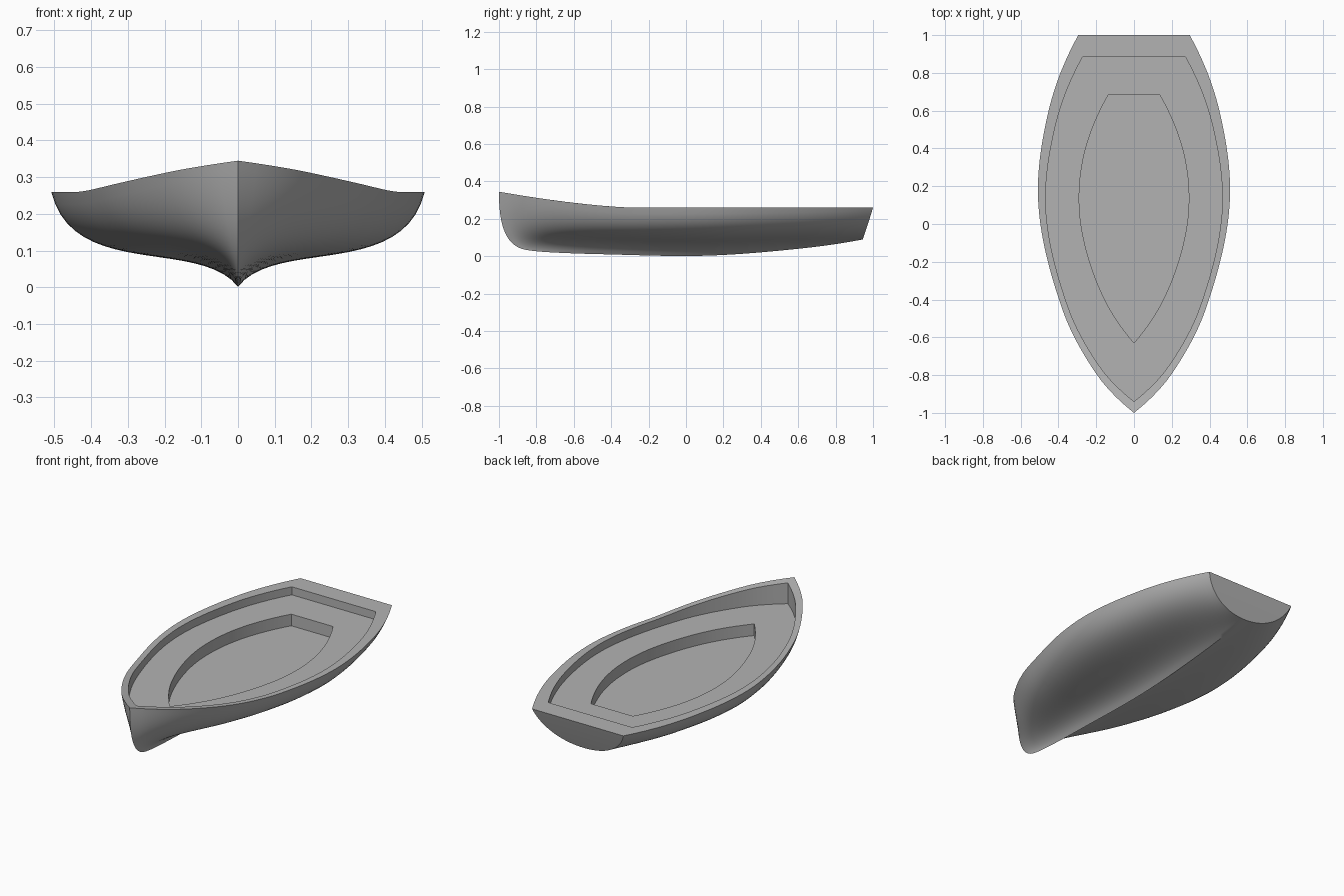
import bpy
import bmesh
from mathutils import Vector

cube = bpy.data.objects.get("Cube")
if cube:
    bpy.data.objects.remove(cube, do_unlink=True)

STEPS, GIRTH = 48, 20
LEDGE_Z, FLOOR_Z = 0.213, 0.145

grey = bpy.data.materials.new("plain grey")
grey.use_nodes = True
color = (0.45, 0.45, 0.45, 1)
grey.diffuse_color = color
grey.node_tree.nodes["Principled BSDF"].inputs["Base Color"].default_value = color


def spline(points, params, s):
    """Smooth curve through points placed at the given parameters."""
    last = len(points) - 1
    slope = [(points[i + 1] - points[i]) / (params[i + 1] - params[i]) for i in range(last)]
    inner = [(points[i + 1] - points[i - 1]) / (params[i + 1] - params[i - 1]) for i in range(1, last)]
    tangent = [slope[0] * 2 - inner[0], *inner, slope[-1] * 2 - inner[-1]]
    i = max(k for k in range(last) if k == 0 or params[k] <= s)
    h = params[i + 1] - params[i]
    f = (s - params[i]) / h
    a = points[i] + tangent[i] * h / 3
    b = points[i + 1] - tangent[i + 1] * h / 3
    return bezier(points[i], a, b, points[i + 1], f)


def bezier(a, b, c, d, t):
    r = 1 - t
    return a * r**3 + b * (3 * r * r * t) + c * (3 * r * t * t) + d * t**3


def sheer_height(y):
    return 0.26 + 0.085 * max(0, (-0.27 - y) / 0.73) ** 1.5


def add_strip(bm, row_a, row_b):
    a = [bm.verts.new(p) for p in row_a]
    b = [bm.verts.new(p) for p in row_b]
    for i in range(len(a) - 1):
        bm.faces.new((a[i], a[i + 1], b[i + 1], b[i]))


def finish(bm, name, facing):
    """Weld, mirror and orient a half shell; facing is the sign of its mean z normal."""
    geom = bm.verts[:] + bm.edges[:] + bm.faces[:]
    bmesh.ops.mirror(bm, geom=geom, axis="X", merge_dist=0.0)
    bmesh.ops.remove_doubles(bm, verts=bm.verts[:], dist=0.00005)
    bmesh.ops.dissolve_degenerate(bm, edges=bm.edges[:], dist=0.00005)
    bmesh.ops.recalc_face_normals(bm, faces=bm.faces[:])
    if facing * sum(f.normal.z * f.calc_area() for f in bm.faces) < 0:
        bmesh.ops.reverse_faces(bm, faces=bm.faces[:])
    mesh = bpy.data.meshes.new(name)
    bm.to_mesh(mesh)
    bm.free()
    mesh.materials.append(grey)
    obj = bpy.data.objects.new(name, mesh)
    bpy.context.collection.objects.link(obj)
    bpy.ops.object.select_all(action="DESELECT")
    obj.select_set(True)
    bpy.context.view_layer.objects.active = obj
    bpy.ops.object.shade_smooth_by_angle(angle=0.6)


# Section controls from stem to transom: keel, garboard, bilge, sheer
stations = [
    ((0, -.86, .035), (0, -.98, .06), (0, -1, .2), (0, -1, .345)),
    ((0, -.74, .022), (.03, -.8, .11), (.15, -.8, .1), (.195, -.8, .3)),
    ((0, -.45, .011), (.08, -.45, .14), (.32, -.45, .035), (.38, -.45, .27)),
    ((0, .1, .003), (.11, .1, .135), (.45, .1, .02), (.506, .1, .26)),
    ((0, .6, .04), (.14, .6, .12), (.39, .6, .07), (.452, .6, .26)),
    ((0, .945, .09), (.15, .945, .09), (.26, .97, .16), (.295, 1, .26)),
]
params = [s[3][1] for s in stations]
lines = [[Vector(p) for p in line] for line in zip(*stations)]

sections = []
for i in range(STEPS + 1):
    s = -1 + 2 * i / STEPS
    ctrl = [spline(line, params, s) for line in lines]
    ctrl[3].z = sheer_height(ctrl[3].y)
    sections.append([bezier(*ctrl, j / GIRTH) for j in range(GIRTH + 1)])

# Hull skin and flat raked transom
bm = bmesh.new()
for a, b in zip(sections, sections[1:]):
    add_strip(bm, a, b)
end = sections[-1]
add_strip(bm, end, [Vector((0, p.y, p.z)) for p in end])
finish(bm, "hull", -1)


# Half outlines of the deck, each closed to the centreline at the stern
def close(row):
    return row + [Vector((0, row[-1].y, row[-1].z))]


def at_height(row, z):
    return [Vector((p.x, p.y, z)) for p in row]


sheer = close([sec[-1] for sec in sections])
rim = [Vector((p.x * 0.92, -0.94 + (p.y + 1) * 0.9125, 0)) for p in sheer]
for p in rim:
    p.z = sheer_height(p.y)
well_points = [Vector(p) for p in ((0, -.63, 0), (.155, -.4, 0), (.262, -.1, 0),
                                   (.29, .16, 0), (.25, .42, 0), (.135, .685, 0))]
well_params = [p.y for p in well_points]
span = well_params[-1] - well_params[0]
well = close([spline(well_points, well_params, well_params[0] + span * i / STEPS)
              for i in range(STEPS + 1)])
ledge_outer, ledge_inner = at_height(rim, LEDGE_Z), at_height(well, LEDGE_Z)
floor_edge = at_height(well, FLOOR_Z)
centre = [Vector((0, p.y, p.z)) for p in floor_edge]

# Gunwale, side deck and sunken well
for name, rows in (("gunwale", (sheer, rim, ledge_outer)),
                   ("side_deck", (ledge_outer, ledge_inner)),
                   ("well", (ledge_inner, floor_edge, centre))):
    bm = bmesh.new()
    for a, b in zip(rows, rows[1:]):
        add_strip(bm, a, b)
    finish(bm, name, 1)
